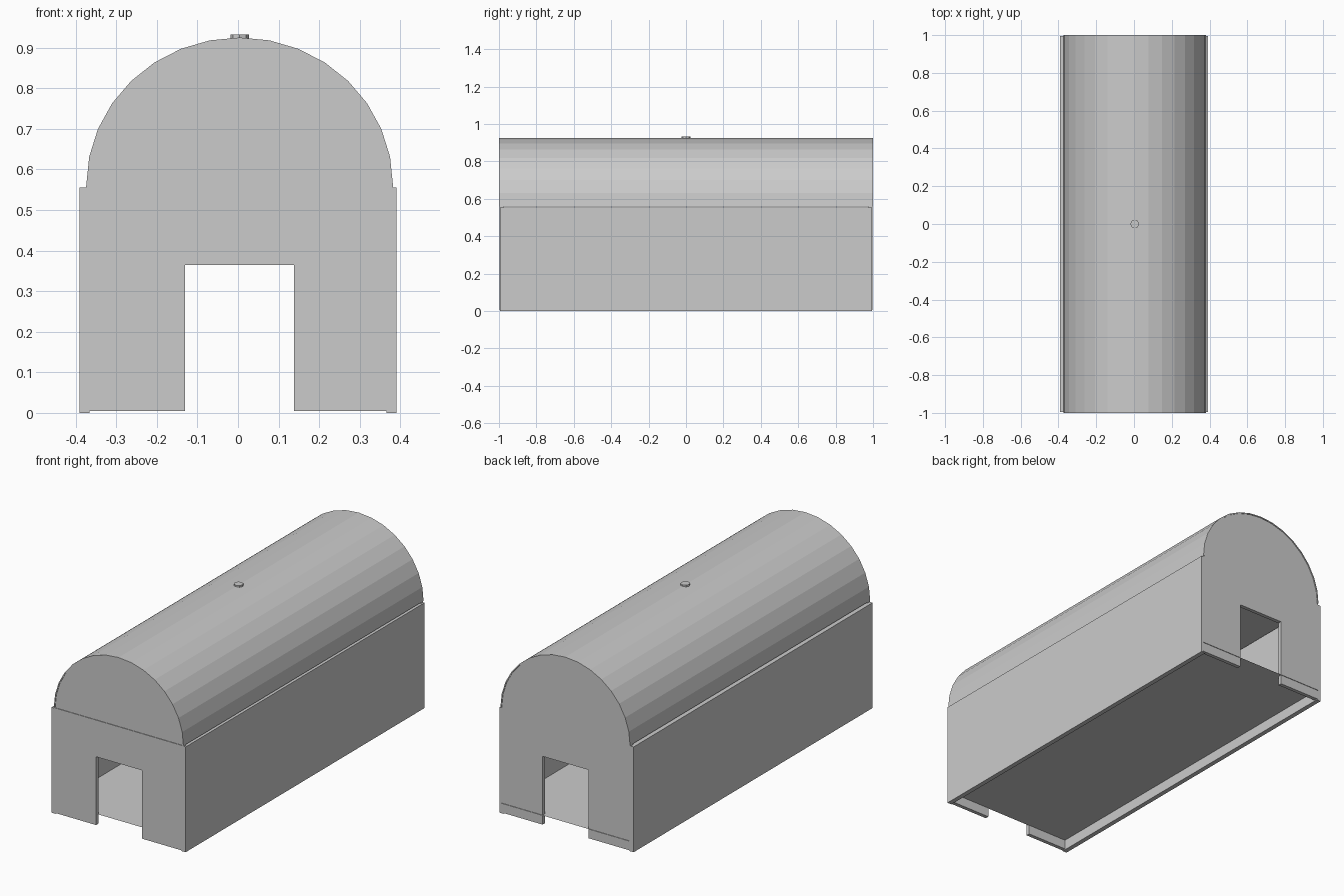
import bpy, bmesh, math

if "Cube" in bpy.data.objects:
    bpy.data.objects.remove(bpy.data.objects["Cube"])

CX = 0.004            # centre of arch
R, RISE = 0.378, 0.365
SPRING = 0.56         # height where the arch begins
STEPS = 16


def finish(name, bm):
    bmesh.ops.recalc_face_normals(bm, faces=bm.faces[:])
    me = bpy.data.meshes.new(name)
    bm.to_mesh(me)
    bm.free()
    ob = bpy.data.objects.new(name, me)
    bpy.context.collection.objects.link(ob)
    return ob


def extrude_profile(name, pts, y0, y1, closed=True):
    """Sweep an x-z outline along y; an open outline gives a sheet."""
    bm = bmesh.new()
    a = [bm.verts.new((x, y0, z)) for x, z in pts]
    b = [bm.verts.new((x, y1, z)) for x, z in pts]
    n = len(pts)
    for i in range(n if closed else n - 1):
        j = (i + 1) % n
        bm.faces.new((a[i], a[j], b[j], b[i]))
    if closed:
        bm.faces.new(a)
        bm.faces.new(b[::-1])
    return finish(name, bm)


def box(name, x0, x1, y0, y1, z0, z1):
    return extrude_profile(name, [(x0, z0), (x1, z0), (x1, z1), (x0, z1)], y0, y1)


def arch(r, rise):
    return [(CX + r * math.cos(math.pi * i / STEPS),
             SPRING + rise * math.sin(math.pi * i / STEPS)) for i in range(STEPS + 1)]


# Side walls
for side, s in (("left", -1), ("right", 1)):
    xs = sorted((s * 0.366, s * 0.391))
    box(side + "_wall", xs[0], xs[1], -0.995, 0.995, 0.0, 0.555)

# Arched end walls with a doorway
outline = [(-0.13, 0.005), (-0.13, 0.365), (0.138, 0.365), (0.138, 0.005),
           (CX + R, 0.005)] + arch(R, RISE - 0.002) + [(CX - R, 0.005)]
extrude_profile("front_wall", outline, -0.997, -0.977)
extrude_profile("back_wall", outline, 0.977, 0.997)

# Vaulted roof shell
extrude_profile("roof", arch(R, RISE) + arch(R - 0.006, RISE - 0.006)[::-1], -1.0, 1.0)

# Thin floor and ceiling sheets
extrude_profile("floor", [(CX - R, 0.055), (CX + R, 0.055)], -0.98, 1.0, False)
extrude_profile("ceiling", [(CX - R, SPRING), (CX + R, SPRING)], -1.0, 0.98, False)

# Small cap on the ridge
bpy.ops.mesh.primitive_cylinder_add(vertices=8, radius=0.023, depth=0.017,
                                    location=(CX, 0, 0.924))
bpy.context.object.name = "roof_cap"
